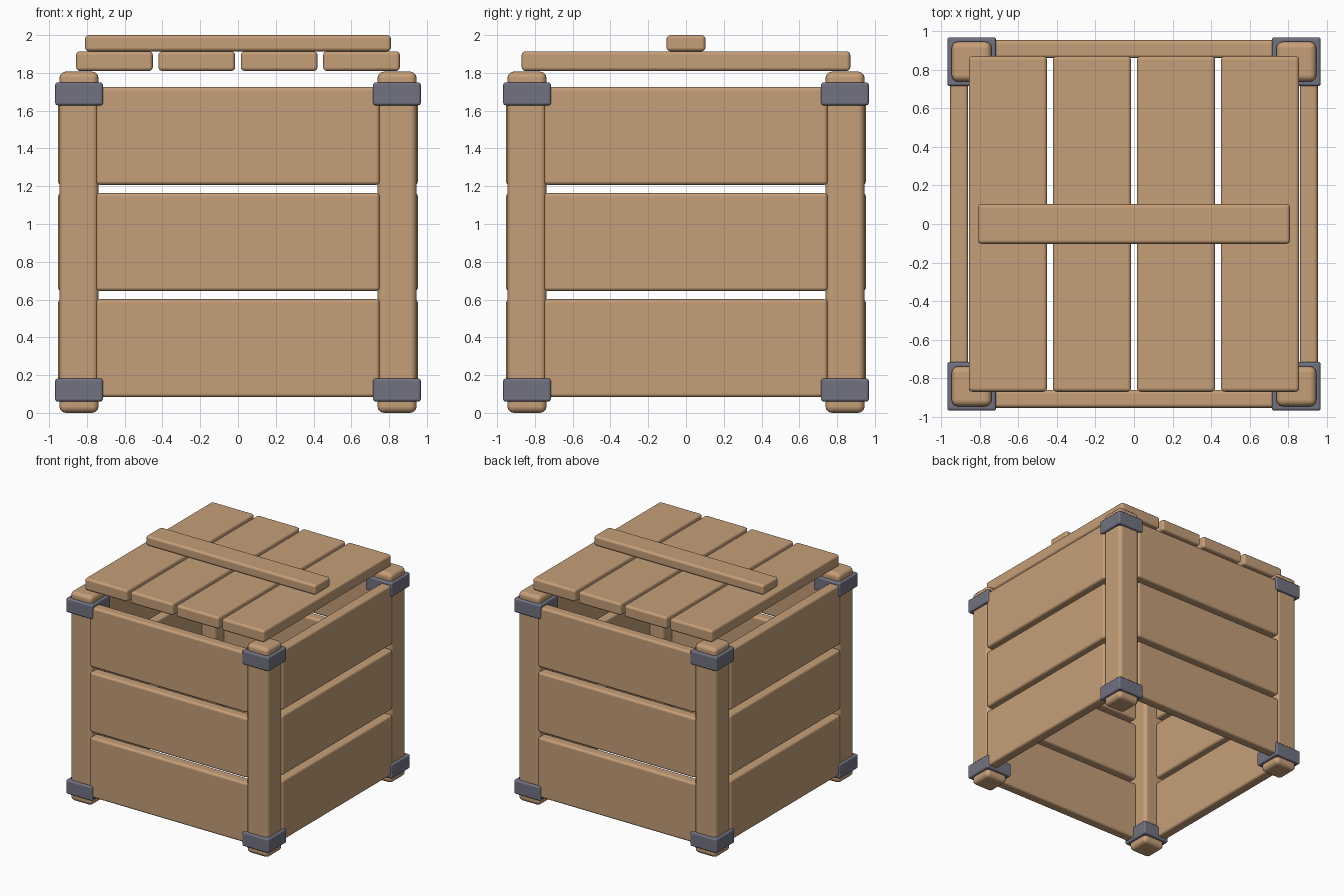
import bpy
import bmesh
from mathutils import Vector

if "Cube" in bpy.data.objects:
    bpy.data.objects.remove(bpy.data.objects["Cube"])


def material(name, rgb):
    m = bpy.data.materials.new(name)
    m.diffuse_color = (*rgb, 1.0)
    m.use_nodes = True
    m.node_tree.nodes["Principled BSDF"].inputs["Base Color"].default_value = m.diffuse_color
    return m


WOOD = material("light wood", (0.56, 0.345, 0.19))
METAL = material("grey metal", (0.165, 0.17, 0.22))


def block(name, lo, hi, mat, bevel):
    """Rounded box between two opposite corners."""
    lo, hi = Vector(lo), Vector(hi)
    centre, size = (lo + hi) / 2, hi - lo
    bm = bmesh.new()
    bmesh.ops.create_cube(bm, size=1.0)
    for v in bm.verts:
        v.co = Vector(v.co[i] * size[i] for i in range(3))
    for f in bm.faces:
        f.smooth = True
    me = bpy.data.meshes.new(name)
    bm.to_mesh(me)
    bm.free()
    me.materials.append(mat)
    ob = bpy.data.objects.new(name, me)
    ob.location = centre
    bpy.context.collection.objects.link(ob)
    b = ob.modifiers.new("rounded edges", "BEVEL")
    b.width = bevel
    b.segments = 3
    b.harden_normals = True
    return ob


def span(sign, inner, outer):
    """Range on the negative or positive side of an axis."""
    return (inner, outer) if sign > 0 else (-outer, -inner)


# Corner posts, each with a lower and an upper metal band
for sx, nx in ((-1, "left"), (1, "right")):
    for sy, ny in ((-1, "front"), (1, "back")):
        x, y = span(sx, 0.738, 0.946), span(sy, 0.738, 0.946)
        block(f"{ny}_{nx}_post", (x[0], y[0], 0), (x[1], y[1], 1.807), WOOD, 0.035)
        x, y = span(sx, 0.715, 0.968), span(sy, 0.715, 0.968)
        for nz, z0, z1 in (("lower", 0.06, 0.182), ("upper", 1.628, 1.75)):
            block(f"{ny}_{nx}_{nz}_band", (x[0], y[0], z0), (x[1], y[1], z1), METAL, 0.014)

# Wall planks, three on each of the four sides
for i in range(3):
    z0 = 0.083 + 0.562 * i
    z1 = z0 + 0.519
    for s, ny, nx in ((-1, "front", "left"), (1, "back", "right")):
        a, b = span(s, 0.86, 0.953)
        block(f"{ny}_plank_{i + 1}", (-0.75, a, z0), (0.75, b, z1), WOOD, 0.02)
        block(f"{nx}_plank_{i + 1}", (a, -0.75, z0), (b, 0.75, z1), WOOD, 0.02)

# Lid boards and the cross batten on top
for i in range(4):
    cx = (i - 1.5) * 0.436
    block(f"lid_board_{i + 1}", (cx - 0.203, -0.87, 1.81), (cx + 0.203, 0.87, 1.914), WOOD, 0.02)
block("lid_batten", (-0.81, -0.103, 1.914), (0.81, 0.103, 2.0), WOOD, 0.02)
